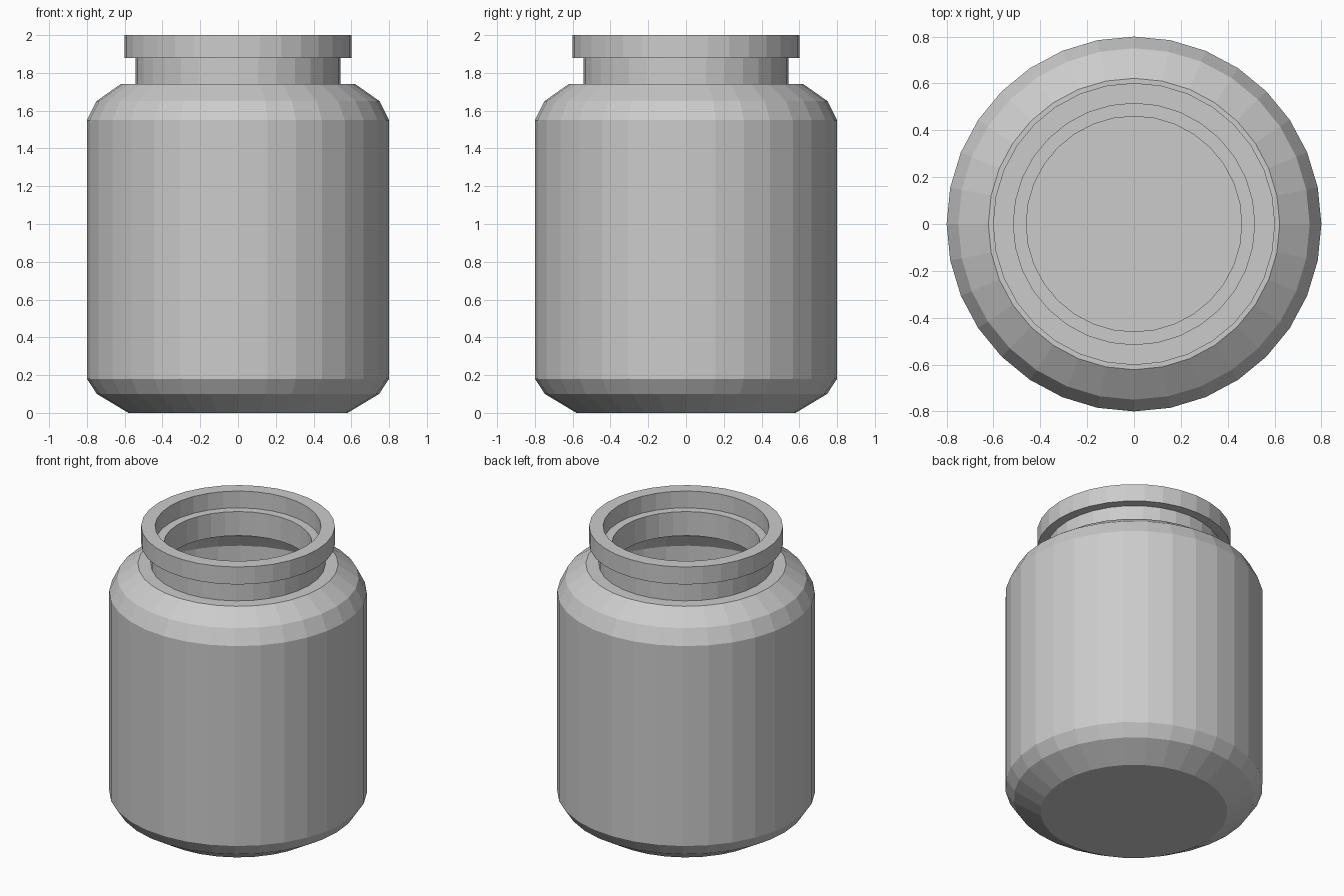
import bpy, bmesh, math

if "Cube" in bpy.data.objects:
    bpy.data.objects.remove(bpy.data.objects["Cube"])

SIDES = 32

# Jar half-section: outside from base centre up to the lip, then back down inside
outside = [(0, 0), (0.58, 0), (0.747, 0.10), (0.80, 0.18), (0.80, 1.55),
           (0.75, 1.65), (0.622, 1.74), (0.542, 1.74), (0.542, 1.88),
           (0.602, 1.88), (0.602, 2.0)]
inside = [(0.515, 2.0), (0.515, 1.885), (0.46, 1.885), (0.46, 1.72),
          (0.57, 1.69), (0.68, 1.61), (0.72, 1.53), (0.72, 0.20),
          (0.68, 0.15), (0.55, 0.08), (0, 0.08)]


def lathe(name, profile):
    """Spin a (radius, height) profile around z into a flat-faced solid."""
    bm = bmesh.new()
    verts = [bm.verts.new((r, 0, z)) for r, z in profile]
    edges = [bm.edges.new(pair) for pair in zip(verts, verts[1:])]
    bmesh.ops.spin(bm, geom=verts + edges, cent=(0, 0, 0), axis=(0, 0, 1),
                   angle=math.tau, steps=SIDES, use_duplicate=False)
    bmesh.ops.remove_doubles(bm, verts=bm.verts, dist=1e-4)
    bmesh.ops.recalc_face_normals(bm, faces=bm.faces)
    mesh = bpy.data.meshes.new(name)
    bm.to_mesh(mesh)
    bm.free()
    obj = bpy.data.objects.new(name, mesh)
    bpy.context.collection.objects.link(obj)
    return obj


lathe("jar", outside + inside)
